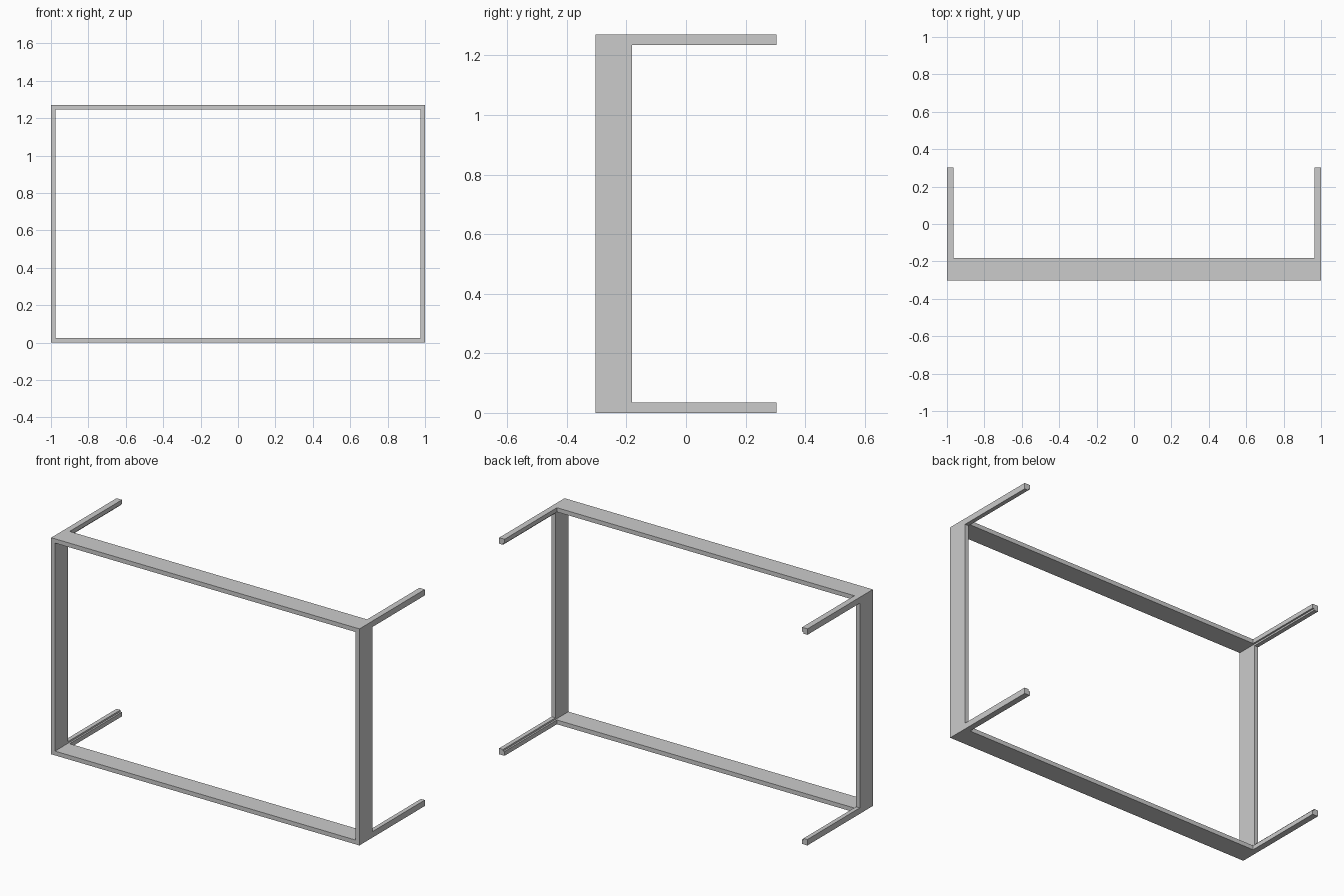
import bpy, bmesh

if "Cube" in bpy.data.objects:
    bpy.data.objects.remove(bpy.data.objects["Cube"])

W, H = 1.0, 1.27                  # half width, height
Y0, Y1, Y2 = -0.303, -0.182, 0.303  # front, back of frame, rail tips
T = 0.025                         # wall thickness
L = 0.035                         # outer size of the L-shaped rails


def make_object(name, bm):
    bmesh.ops.recalc_face_normals(bm, faces=bm.faces)
    mesh = bpy.data.meshes.new(name)
    bm.to_mesh(mesh)
    bm.free()
    obj = bpy.data.objects.new(name, mesh)
    bpy.context.collection.objects.link(obj)
    return obj


def rectangle(bm, inset, y):
    a = W - inset
    return [bm.verts.new((x, y, z)) for x, z in
            ((-a, inset), (a, inset), (a, H - inset), (-a, H - inset))]


# Rectangular frame: a ring of outer and inner walls
bm = bmesh.new()
loops = [rectangle(bm, 0, Y0), rectangle(bm, 0, Y1),
         rectangle(bm, T, Y1), rectangle(bm, T, Y0)]
for k in range(4):
    a, b = loops[k], loops[(k + 1) % 4]
    for i in range(4):
        j = (i + 1) % 4
        bm.faces.new((a[i], a[j], b[j], b[i]))
make_object("frame", bm)

# Four rearward rails with a notched inner corner
profile = [(0, 0), (L, 0), (L, T), (T, T), (T, L), (0, L)]
for side, sx in (("left", -1), ("right", 1)):
    for level, top in (("lower", False), ("upper", True)):
        bm = bmesh.new()
        verts = [bm.verts.new((sx * (W - u), Y1, H - v if top else v))
                 for u, v in profile]
        face = bm.faces.new(verts)
        ext = bmesh.ops.extrude_face_region(bm, geom=[face], use_keep_orig=True)
        moved = [g for g in ext["geom"] if isinstance(g, bmesh.types.BMVert)]
        bmesh.ops.translate(bm, verts=moved, vec=(0, Y2 - Y1, 0))
        make_object(f"{level}_{side}_rail", bm)
